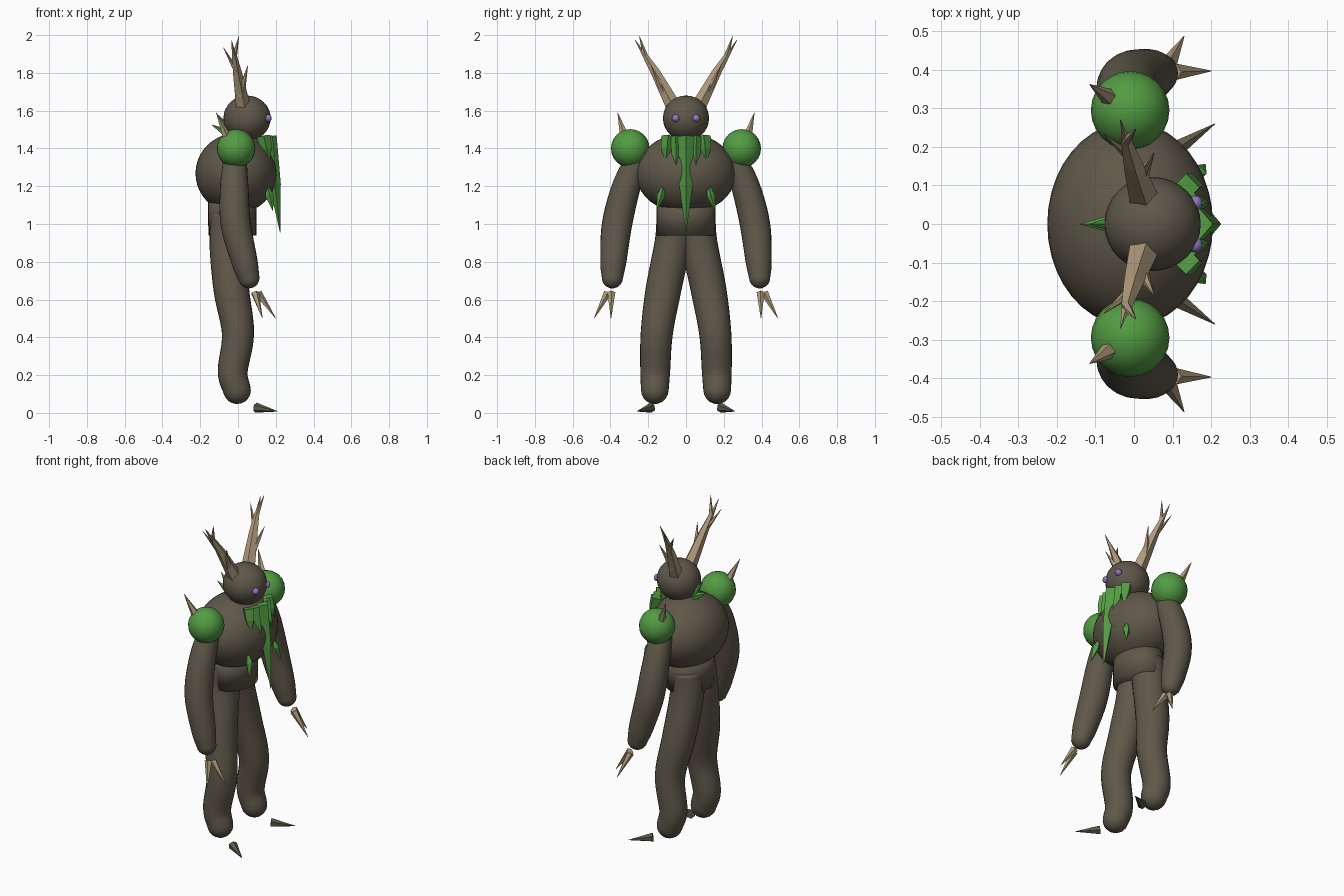
import bpy, bmesh, math
from mathutils import Vector

if "Cube" in bpy.data.objects:
    bpy.data.objects.remove(bpy.data.objects["Cube"], do_unlink=True)


def material(name, rgb):
    m = bpy.data.materials.new(name)
    m.use_nodes = True
    m.diffuse_color = (*rgb, 1)
    m.node_tree.nodes["Principled BSDF"].inputs["Base Color"].default_value = (*rgb, 1)
    return m


bark = material("dark bark", (0.115, 0.098, 0.068))
leaf = material("leaf green", (0.085, 0.33, 0.055))
horn = material("pale horn", (0.43, 0.33, 0.2))
violet = material("violet eye", (0.27, 0.19, 0.55))


def finish(name, bm, mat, smooth):
    bmesh.ops.recalc_face_normals(bm, faces=bm.faces)
    mesh = bpy.data.meshes.new(name)
    bm.to_mesh(mesh)
    bm.free()
    mesh.materials.append(mat)
    for p in mesh.polygons:
        p.use_smooth = smooth
    ob = bpy.data.objects.new(name, mesh)
    bpy.context.collection.objects.link(ob)
    return ob


def ball(name, centre, radii, mat, seg=32, smooth=True):
    bm = bmesh.new()
    bmesh.ops.create_uvsphere(bm, u_segments=seg, v_segments=seg // 2, radius=1)
    ob = finish(name, bm, mat, smooth)
    ob.location, ob.scale = centre, radii
    return ob


def loft(name, pts, mat, sides=5, smooth=False, flat=1):
    """Rings of the given radius along a path of (x, y, z, radius)."""
    bm = bmesh.new()
    co = [Vector(p[:3]) for p in pts]
    rings = []
    for i, c in enumerate(co):
        t = (co[min(i + 1, len(co) - 1)] - co[max(i - 1, 0)]).normalized()
        ref = Vector((0, 0, 1)) if abs(t.x) > 0.7 else Vector((1, 0, 0))
        u = (ref - t * ref.dot(t)).normalized()
        v = t.cross(u)
        ring = []
        for k in range(sides):
            a = 2 * math.pi * k / sides
            ring.append(bm.verts.new(c + pts[i][3] * (u * math.cos(a) * flat + v * math.sin(a))))
        rings.append(ring)
    for a, b in zip(rings, rings[1:]):
        for k in range(sides):
            n = (k + 1) % sides
            bm.faces.new((a[k], a[n], b[n], b[k]))
    bm.faces.new(rings[0])
    bm.faces.new(rings[-1])
    return finish(name, bm, mat, smooth)


def limb(name, pts, mat):
    """Smooth tube through the points, with a rounded far end."""
    p = [Vector(q) for q in pts]
    ext = [2 * p[0] - p[1]] + p + [2 * p[-1] - p[-2]]
    path = []
    for a, b, c, d in zip(ext, ext[1:], ext[2:], ext[3:]):
        for s in range(6):
            t = s / 6
            path.append(0.5 * (2 * b + (c - a) * t + (2 * a - 5 * b + 4 * c - d) * t * t
                               + (3 * b - a - 3 * c + d) * t ** 3))
    end = p[-1]
    way = (end.xyz - path[-1].xyz).normalized()
    for s in range(6):
        a = math.pi / 2 * s / 5.1
        q = end.xyz + way * end.w * math.sin(a)
        path.append(Vector((*q, end.w * math.cos(a))))
    return loft(name, path, mat, 24, True)


def spike(name, base, tip, r, mat=horn, sides=5):
    return loft(name, [(*base, r), (*tip, 0.001)], mat, sides)


def blade(name, top, tip, width, flat=0.6):
    a, b = Vector(top), Vector(tip)
    m = a.lerp(b, 0.5)
    return loft(name, [(*a, width), (*m, width * 0.85), (*b, 0.001)], leaf, 4, False, flat)


# Trunk and head
ball("torso", (-0.01, 0, 1.268), (0.215, 0.265, 0.212), bark, 40)
waist = loft("waist", [(-0.03, 0, 0.94, 0.155), (-0.03, 0, 1.14, 0.157)], bark, 32, True, 0.82)
ball("head", (0.048, 0, 1.56), (0.125, 0.122, 0.12), bark)

# Hanging beard and nape leaves
blade("beard_centre", (0.168, 0, 1.465), (0.223, 0, 0.955), 0.043, 0.85)
spike("nape_leaf_upper", (-0.05, 0, 1.5), (-0.115, 0, 1.585), 0.025, leaf)
spike("nape_leaf_lower", (-0.06, 0, 1.48), (-0.14, 0, 1.525), 0.025, leaf)

for side, s in (("left", 1), ("right", -1)):
    def at(x, y, z, *r):
        return (x, y * s, z, *r)

    # Limbs
    limb(side + "_arm", [at(-0.015, 0.25, 1.36, 0.06), at(-0.02, 0.315, 1.2, 0.075),
                         at(-0.012, 0.365, 1.0, 0.08), at(0.035, 0.385, 0.8, 0.069),
                         at(0.058, 0.39, 0.715, 0.056)], bark)
    limb(side + "_leg", [at(-0.045, 0.06, 1.05, 0.095), at(-0.055, 0.07, 0.9, 0.096),
                         at(-0.035, 0.12, 0.65, 0.094), at(0, 0.155, 0.42, 0.085),
                         at(-0.028, 0.163, 0.22, 0.079), at(-0.005, 0.165, 0.12, 0.073)], bark)

    # Shoulder moss ball with thorn
    ball(side + "_shoulder", at(-0.01, 0.295, 1.4), (0.102,) * 3, leaf, 24)
    spike(side + "_shoulder_thorn", at(-0.06, 0.325, 1.46), at(-0.115, 0.362, 1.59), 0.025)

    # Eye
    ball(side + "_eye", at(0.158, 0.054, 1.56), (0.02,) * 3, violet, 16)

    # Claws
    spike(side + "_finger_inner", at(0.105, 0.395, 0.635), at(0.2, 0.397, 0.5), 0.022)
    spike(side + "_finger_outer", at(0.09, 0.415, 0.635), at(0.13, 0.487, 0.5), 0.022)
    spike(side + "_toe", at(0.095, 0.185, 0.028), at(0.21, 0.26, 0.008), 0.027, bark, 6)

    # Antler with tines
    loft(side + "_antler", [at(0.025, 0.065, 1.62, 0.042), at(-0.005, 0.16, 1.8, 0.026),
                            at(-0.02, 0.215, 1.89, 0.015), at(0.005, 0.247, 1.995, 0.001)], horn)
    spike(side + "_tine_low", at(0.012, 0.11, 1.68), at(0.052, 0.185, 1.84), 0.024)
    spike(side + "_tine_mid", at(-0.008, 0.175, 1.81), at(-0.078, 0.232, 1.935), 0.016)
    spike(side + "_tine_high", at(-0.018, 0.205, 1.87), at(-0.035, 0.27, 1.975), 0.015)

    # Beard side blades and chest leaf
    blade(side + "_beard_inner", at(0.155, 0.055, 1.465), at(0.19, 0.05, 1.2), 0.026, 1.1)
    blade(side + "_beard_outer", at(0.135, 0.095, 1.465), at(0.165, 0.108, 1.33), 0.036, 1.0)
    loft(side + "_chest_leaf", [at(0.15, 0.118, 1.215, 0.003), at(0.167, 0.132, 1.15, 0.022),
                                at(0.185, 0.155, 1.07, 0.001)], leaf, 4)
